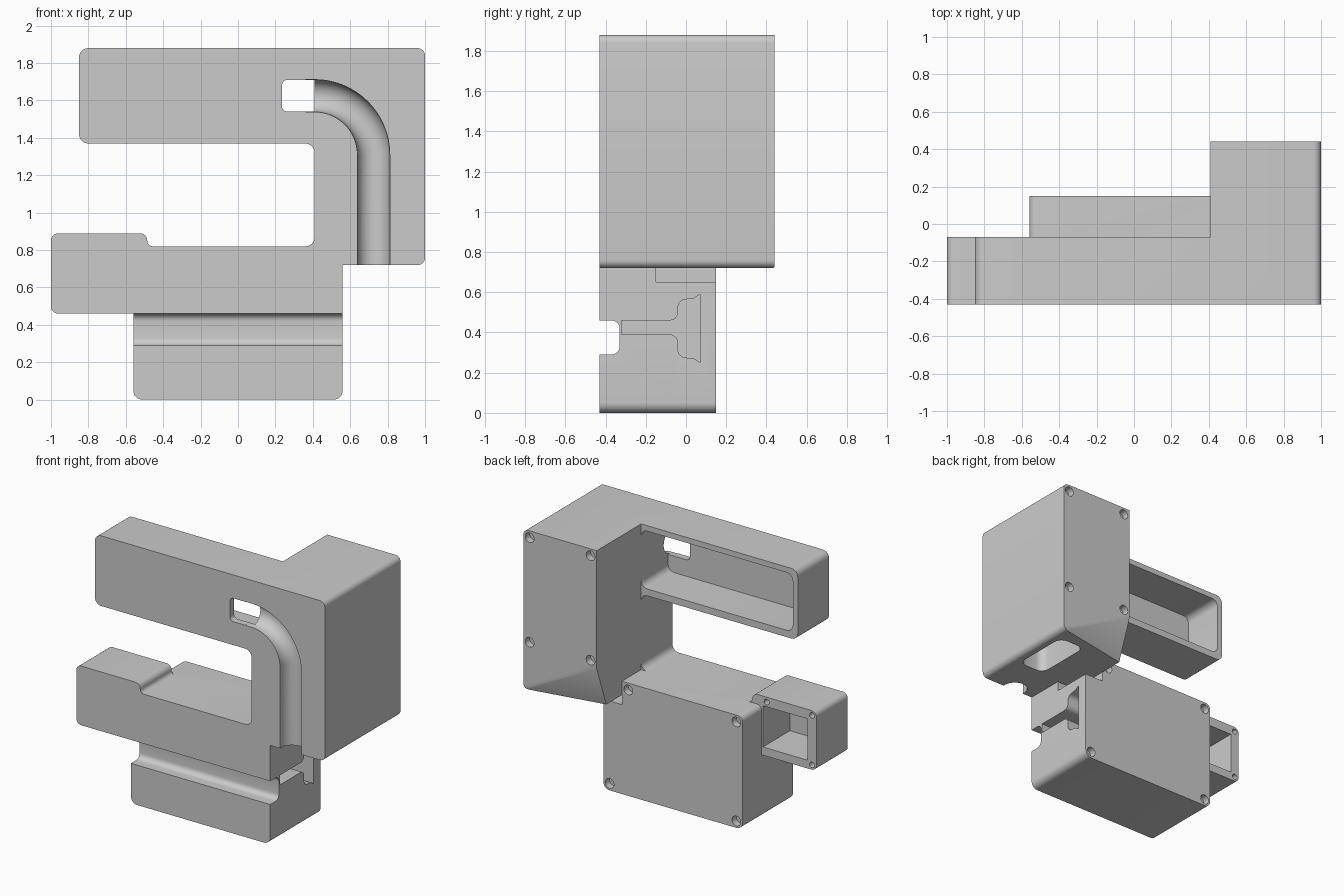
import bpy, bmesh, math
from mathutils import Vector

old = bpy.data.objects.get("Cube")
if old:
    bpy.data.objects.remove(old, do_unlink=True)

grey = bpy.data.materials.new("light_grey")
grey.use_nodes = True
COLOR = (0.6, 0.6, 0.6, 1)
grey.diffuse_color = COLOR
grey.node_tree.nodes["Principled BSDF"].inputs["Base Color"].default_value = COLOR


def make_object(name, bm):
    bmesh.ops.recalc_face_normals(bm, faces=bm.faces[:])
    mesh = bpy.data.meshes.new(name)
    bm.to_mesh(mesh)
    bm.free()
    mesh.materials.append(grey)
    obj = bpy.data.objects.new(name, mesh)
    bpy.context.collection.objects.link(obj)
    return obj


def rounded(corners, steps=6):
    """Outline from (a, b, radius) corners, with each corner filleted."""
    out = []
    for i, (a, b, r) in enumerate(corners):
        p = Vector((a, b, 0))
        if r == 0:
            out.append(p)
            continue
        u = (Vector((*corners[i - 1][:2], 0)) - p).normalized()
        v = (Vector((*corners[(i + 1) % len(corners)][:2], 0)) - p).normalized()
        half = u.angle(v) / 2
        centre = p + (u + v).normalized() * r / math.sin(half)
        reach = r / math.tan(half)
        start = (p + u * reach - centre).normalized()
        end = (p + v * reach - centre).normalized()
        out += [centre + start.slerp(end, k / steps) * r for k in range(steps + 1)]
    return out


def prism(name, corners, axis, lo, hi):
    place = {"x": lambda p, t: (t, p.x, p.y),
             "y": lambda p, t: (p.x, t, p.y),
             "z": lambda p, t: (p.x, p.y, t)}[axis]
    bm = bmesh.new()
    pts = rounded(corners)
    rings = [[bm.verts.new(place(p, t)) for p in pts] for t in (lo, hi)]
    for i in range(len(pts)):
        bm.faces.new((rings[0][i - 1], rings[0][i], rings[1][i], rings[1][i - 1]))
    for ring in rings:
        bm.faces.new(ring)
    return make_object(name, bm)


def rect(a0, a1, b0, b1, r=0.0):
    return [(a0, b0, r), (a1, b0, r), (a1, b1, r), (a0, b1, r)]


def combine(target, tool, operation):
    mod = target.modifiers.new(operation.lower(), "BOOLEAN")
    mod.operation = operation
    mod.solver = "EXACT"
    mod.object = tool
    bpy.context.view_layer.objects.active = target
    bpy.ops.object.modifier_apply(modifier=mod.name)
    bpy.data.objects.remove(tool, do_unlink=True)


FRONT, MID = -0.43, -0.07

# C-shaped front frame
body = prism("bracket_body", [
    (-.56, 0, .05), (.56, 0, .05), (.56, .72, 0), (1, .72, .04), (1, 1.88, .04),
    (-.85, 1.88, .05), (-.85, 1.37, .05), (.41, 1.37, .05), (.41, .82, .05),
    (-.485, .82, .03), (-.485, .89, .04), (-1, .89, .04), (-1, .46, .04),
    (-.56, .46, 0)], "y", FRONT, MID)

# Tall rear housing and lower rear box
combine(body, prism("tall_housing", [
    (.41, .72, 0), (1, .72, .04), (1, 1.88, .04), (.41, 1.88, 0)],
    "y", MID, .44), "UNION")
combine(body, prism("lower_box", [
    (-.56, 0, .05), (.56, 0, .05), (.56, .72, 0), (.45, .72, 0), (.45, .82, 0),
    (-.56, .82, .04)], "y", MID, .15), "UNION")

# Slanted corner under the tall housing
bm = bmesh.new()
tri = [Vector((1, .44, .72)), Vector((.41, .44, 1.02)), Vector((.41, .33, .72))]
mid = sum(tri, Vector((0, 0, 0))) / 3
for p in [mid + (p - mid) * 1.3 for p in tri] + [Vector((.2, .6, .55))]:
    bm.verts.new(p)
bmesh.ops.convex_hull(bm, input=bm.verts[:])
combine(body, make_object("corner_cutter", bm), "DIFFERENCE")

# Hollow upper arm, window and hollow lower nose
cuts = [
    prism("arm_cavity", rect(-.81, .41, 1.42, 1.84, .05), "y", -.38, .0),
    prism("window", [(.235, 1.54, .03), (.41, 1.54, 0), (.41, 1.71, 0),
                     (.235, 1.71, .03)], "y", -.6, -.3),
    prism("nose_cavity", rect(-.93, -.57, .52, .82), "y", -.38, .0),
    # Front groove, end slot, step and bottom pocket
    prism("groove", rect(-.7, -.33, .29, .46, .04), "x", -.8, .8),
    prism("end_slot", [
        (-.32, .39, 0), (-.04, .39, .04), (-.04, .28, .04), (.04, .27, 0),
        (.07, .25, 0), (.07, .59, 0), (.04, .57, 0), (-.04, .56, .04),
        (-.04, .46, .04), (-.32, .46, 0)], "x", .3, .7),
    prism("step", rect(.41, .7, -.15, .6), "z", .65, .72),
    prism("bottom_pocket", rect(.72, .93, -.12, .32, .06), "z", .6, .95),
]
for tool in cuts:
    combine(body, tool, "DIFFERENCE")

# Curved cable channel, swept as a U-shaped section
path = [(.36, 1.625, 0)]
for k in range(17):
    t = math.pi / 2 * k / 16
    path.append((.41 + .315 * math.sin(t), 1.31 + .315 * math.cos(t), t))
path.append((.725, .6, math.pi / 2))
section = [(-.0865, -.5)]
section += [(-.0865 * math.cos(math.pi * k / 12), -.415 + .0865 * math.sin(math.pi * k / 12))
            for k in range(13)] + [(.0865, -.5)]
bm = bmesh.new()
rings = [[bm.verts.new((x + w * math.sin(t), y, z + w * math.cos(t)))
          for w, y in section] for x, z, t in path]
for r0, r1 in zip(rings, rings[1:]):
    for i in range(len(section)):
        bm.faces.new((r0[i - 1], r0[i], r1[i], r1[i - 1]))
bm.faces.new(rings[0])
bm.faces.new(rings[-1])
combine(body, make_object("cable_channel", bm), "DIFFERENCE")

# Screw recesses on the rear faces: x, z, rear y, radius
screws = [(x, z, .44, .035) for x in (.46, .95) for z in (1.07, 1.83)]
screws += [(-.51, .05, .15, .035), (.51, .05, .15, .035),
           (-.51, .77, .15, .035), (.36, .77, .15, .035)]
screws += [(-.965, .495, MID, .02), (-.965, .855, MID, .02), (-.6, .855, MID, .02)]
for x, z, y, r in screws:
    tool = prism("screw_recess", rect(x - r, x + r, z - r, z + r, r * .98), "y", y - .05, y + .03)
    combine(body, tool, "DIFFERENCE")

# Smooth the fillets, keep hard edges
bpy.ops.object.select_all(action="DESELECT")
body.select_set(True)
bpy.context.view_layer.objects.active = body
bpy.ops.object.shade_smooth_by_angle(angle=math.radians(30))
